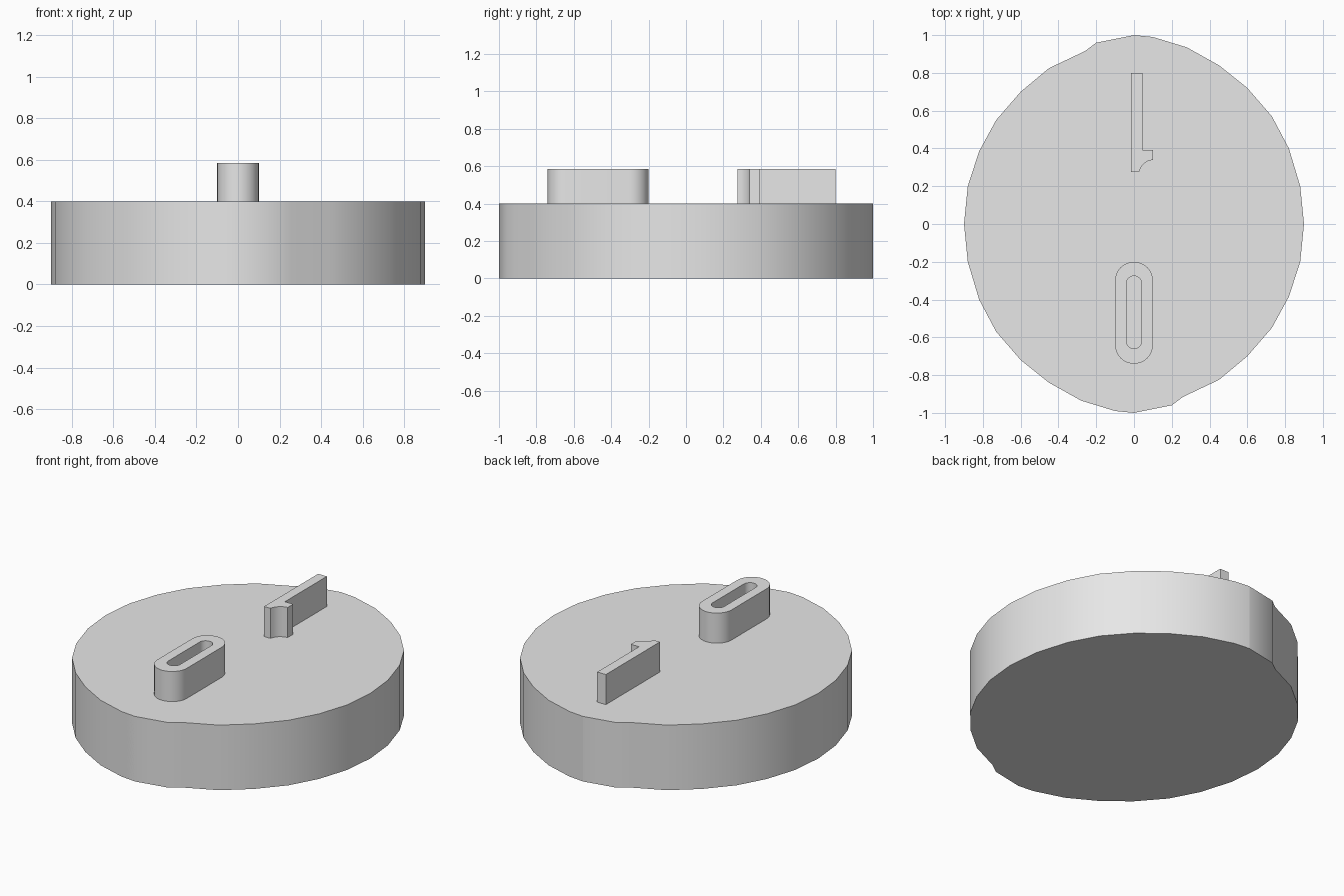
import bpy, bmesh, math

cube = bpy.data.objects.get("Cube")
if cube:
    bpy.data.objects.remove(cube, do_unlink=True)

GREY = (0.8, 0.8, 0.8, 1)
grey = bpy.data.materials.new("light grey")
grey.use_nodes = True
grey.diffuse_color = GREY
grey.node_tree.nodes["Principled BSDF"].inputs["Base Color"].default_value = GREY

BASE_TOP, RELIEF_TOP = 0.4, 0.585


def arc(cx, cy, r, start, end, steps):
    """Points along a circular arc, angles in degrees."""
    angles = [math.radians(start + (end - start) * i / steps) for i in range(steps + 1)]
    return [(cx + r * math.cos(a), cy + r * math.sin(a)) for a in angles]


def stadium(r, low, high):
    """Round-ended slot outline along y, counter-clockwise."""
    return arc(0, high - r, r, 0, 180, 16) + arc(0, low + r, r, 180, 360, 16)


def finish(name, bm):
    bmesh.ops.recalc_face_normals(bm, faces=bm.faces)
    mesh = bpy.data.meshes.new(name)
    bm.to_mesh(mesh)
    bm.free()
    mesh.materials.append(grey)
    obj = bpy.data.objects.new(name, mesh)
    bpy.context.collection.objects.link(obj)
    bpy.ops.object.select_all(action='DESELECT')
    obj.select_set(True)
    bpy.context.view_layer.objects.active = obj
    bpy.ops.object.shade_smooth_by_angle(angle=math.radians(30))


def prism(name, outline, z0, z1):
    bm = bmesh.new()
    face = bm.faces.new([bm.verts.new((x, y, z0)) for x, y in outline])
    new = bmesh.ops.extrude_face_region(bm, geom=[face], use_keep_orig=True)["geom"]
    top = [v for v in new if isinstance(v, bmesh.types.BMVert)]
    bmesh.ops.translate(bm, verts=top, vec=(0, 0, z1 - z0))
    finish(name, bm)


def ring(name, outer, inner, z0, z1):
    """Hollow wall between two outlines with matching point counts."""
    bm = bmesh.new()
    loops = [[bm.verts.new((x, y, z)) for x, y in pts]
             for pts, z in ((outer, z0), (outer, z1), (inner, z1), (inner, z0))]
    n = len(outer)
    for a, b in zip(loops, loops[1:] + loops[:1]):
        for i in range(n):
            j = (i + 1) % n
            bm.faces.new((a[i], a[j], b[j], b[i]))
    finish(name, bm)


# Base: two interlocking halves, split along an S-shaped seam
rim = [(0, -1), (0.2, -0.96), (0.26, -0.915), (0.45, -0.825), (0.6, -0.7),
       (0.73, -0.55), (0.82, -0.385), (0.88, -0.2), (0.9, 0), (0.88, 0.2),
       (0.82, 0.4), (0.73, 0.57), (0.6, 0.72), (0.45, 0.84), (0.28, 0.935),
       (0.1, 0.99), (0, 1)]
seam = arc(0, 0.5, 0.5, 90, -90, 16)[1:] + arc(0, -0.5, 0.5, 90, 270, 16)[1:-1]
right_half = rim + seam
prism("base_half_left", right_half, 0, BASE_TOP)
prism("base_half_right", [(-x, -y) for x, y in right_half], 0, BASE_TOP)

# Raised hollow slot at the front
ring("slotted_ridge", stadium(0.1, -0.74, -0.2), stadium(0.04, -0.66, -0.275),
     BASE_TOP, RELIEF_TOP)

# Raised bar at the back, with a scooped foot
bar = [(-0.015, 0.275), (0.027, 0.275), (0.036, 0.298), (0.05, 0.317),
       (0.073, 0.333), (0.1, 0.34), (0.1, 0.393), (0.044, 0.393),
       (0.044, 0.8), (-0.015, 0.8)]
prism("hooked_bar", bar, BASE_TOP, RELIEF_TOP)
